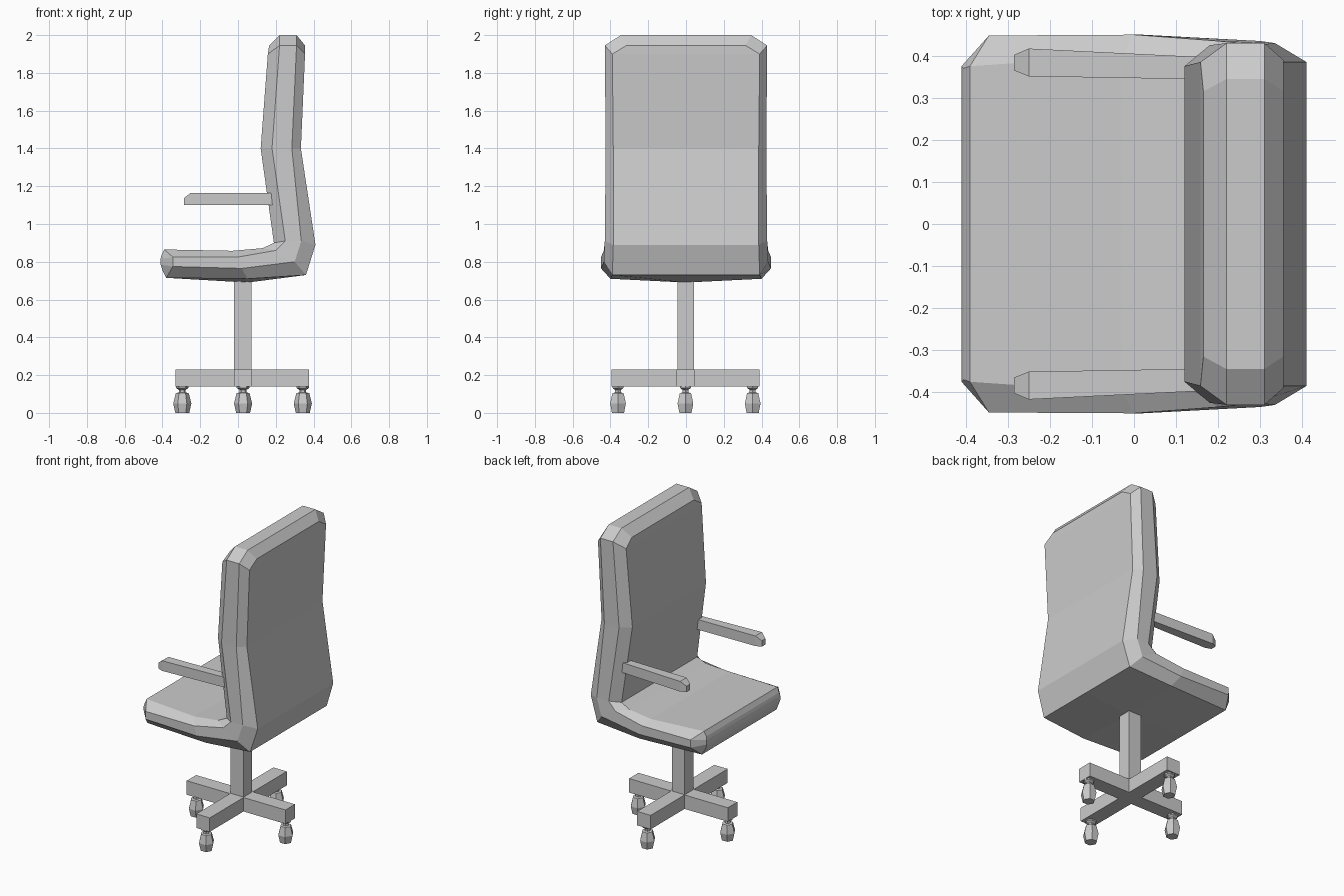
import bpy, bmesh, math

if "Cube" in bpy.data.objects:
    bpy.data.objects.remove(bpy.data.objects["Cube"])


def finish(bm, name):
    bmesh.ops.recalc_face_normals(bm, faces=bm.faces)
    me = bpy.data.meshes.new(name)
    bm.to_mesh(me)
    bm.free()
    ob = bpy.data.objects.new(name, me)
    bpy.context.collection.objects.link(ob)
    return ob


def box(name, x0, x1, y0, y1, z0, z1):
    bm = bmesh.new()
    bmesh.ops.create_cube(bm, size=1)
    for v in bm.verts:
        v.co = (x1 if v.co.x > 0 else x0, y1 if v.co.y > 0 else y0, z1 if v.co.z > 0 else z0)
    return finish(bm, name)


# Seat and back shell: stations along the L, each with four (x, half width, z)
# points (inner face, two side edges, outer face), mirrored in y
stations = [
    [(-.405, .37, .835), (-.41, .375, .815), (-.41, .375, .785), (-.40, .37, .755)],
    [(-.39, .375, .865), (-.345, .448, .825), (-.345, .448, .775), (-.38, .38, .715)],
    [(-.03, .40, .858), (0, .45, .825), (.02, .45, .765), (.05, .40, .71)],
    [(.13, .39, .872), (.20, .435, .86), (.30, .435, .80), (.36, .39, .73)],
    [(.19, .385, .90), (.25, .43, .91), (.335, .43, .91), (.41, .385, .89)],
    [(.12, .375, 1.40), (.18, .425, 1.40), (.285, .425, 1.40), (.333, .385, 1.40)],
    [(.158, .385, 1.90), (.22, .43, 1.945), (.31, .43, 1.945), (.355, .39, 1.90)],
    [(.165, .315, 1.945), (.22, .345, 2.0), (.31, .345, 2.0), (.355, .315, 1.945)],
]
bm = bmesh.new()
rings = []
for i, st in enumerate(stations):
    x, w, z = st[3]
    mid = (x, 0, z - (.02 if i == 2 else 0))    # underside sags to the post
    pts = st + [mid] + [(x, -y, z) for x, y, z in reversed(st)]
    rings.append([bm.verts.new(p) for p in pts])
for a, b in zip(rings, rings[1:]):
    for k in range(9):
        n = (k + 1) % 9
        bm.faces.new((a[k], a[n], b[n], b[k]))
for r in (rings[0], rings[-1]):
    for k in range(2):
        bm.faces.new((r[k], r[k + 1], r[7 - k], r[8 - k]))
    bm.faces.new((r[2], r[3], r[4], r[5], r[6]))
finish(bm, "seat_and_back")

# Armrests: cross-sections (x, inner y, outer y, top z)
for s, side in ((1, "left"), (-1, "right")):
    bm = bmesh.new()
    secs = [(-.285, .365, .402, 1.138), (-.25, .351, .417, 1.165), (.22, .343, .394, 1.165)]
    loops = [[bm.verts.new((x, s * y, z)) for y, z in ((a, 1.10), (b, 1.10), (b, t), (a, t))]
             for x, a, b, t in secs]
    for p, q in zip(loops, loops[1:]):
        for k in range(4):
            n = (k + 1) % 4
            bm.faces.new((p[k], p[n], q[n], q[k]))
    bm.faces.new(loops[0])
    bm.faces.new(loops[-1])
    finish(bm, "armrest_" + side)

# Post and cross-shaped base
box("post", -.02, .072, -.046, .042, .20, .71)
cx, cy = .027, -.003
box("base_hub", cx - .048, cx + .048, cy - .048, cy + .048, .14, .23)
box("base_leg_west", -.33, cx - .048, cy - .048, cy + .048, .14, .23)
box("base_leg_east", cx + .048, .375, cy - .048, cy + .048, .14, .23)
box("base_leg_south", cx - .048, cx + .048, -.395, cy - .048, .14, .23)
box("base_leg_north", cx - .048, cx + .048, cy + .048, .39, .14, .23)

# Six-sided casters turned from a (radius, z) profile
profile = [(.037, 0), (.048, .05), (.034, .105), (.018, .108), (.018, .122), (.034, .132), (.034, .142)]
for i, (px, py) in enumerate(((-.295, cy), (.343, cy), (cx, -.36), (cx, .353))):
    bm = bmesh.new()
    rs = [[bm.verts.new((px + r * math.cos(k * math.pi / 3), py + r * math.sin(k * math.pi / 3), z))
           for k in range(6)] for r, z in profile]
    for a, b in zip(rs, rs[1:]):
        for k in range(6):
            n = (k + 1) % 6
            bm.faces.new((a[k], a[n], b[n], b[k]))
    bm.faces.new(rs[0])
    bm.faces.new(rs[-1])
    finish(bm, f"caster_{i + 1}")
